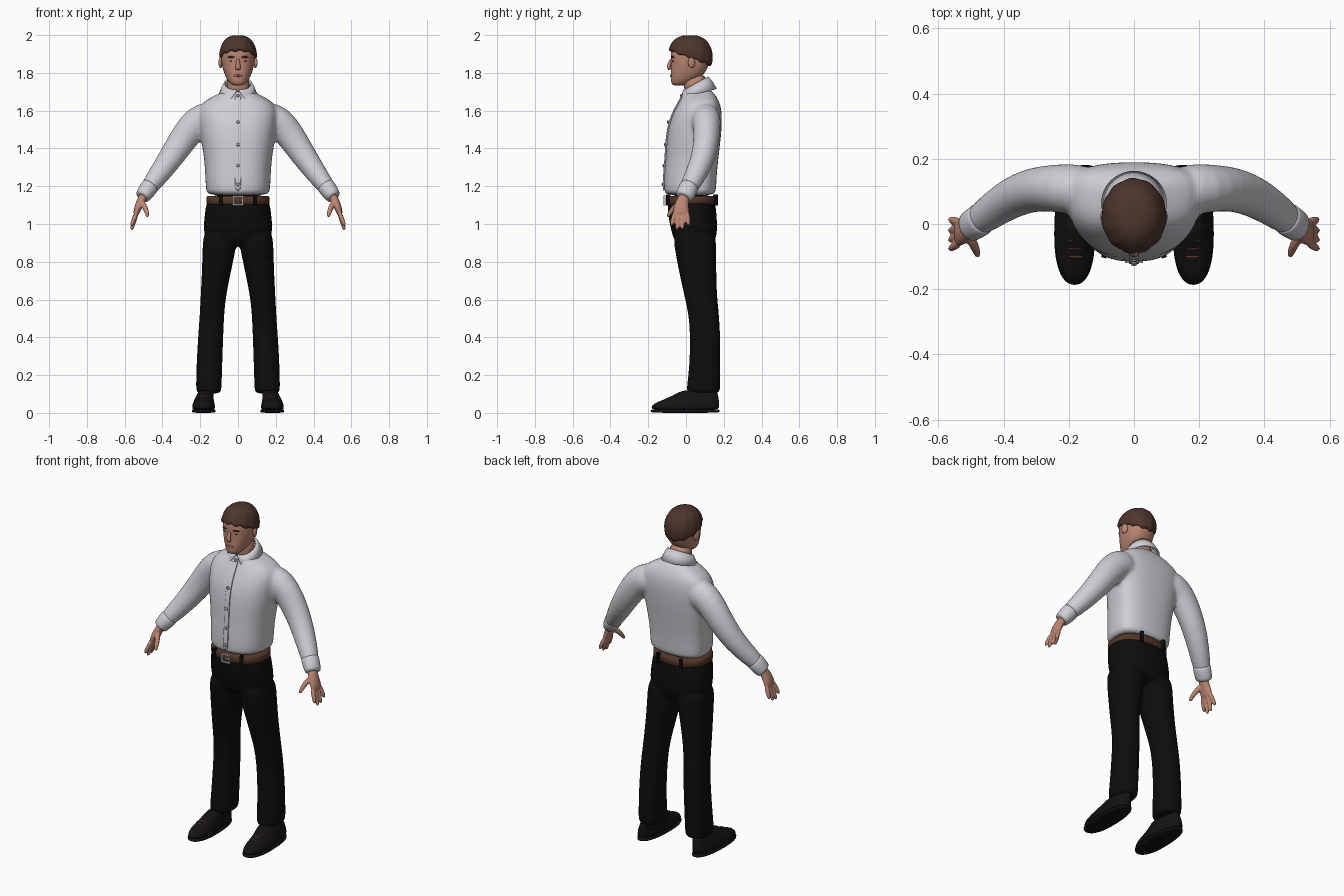
import bpy, bmesh
from math import sin, cos, pi, acos
from mathutils import Vector, Matrix

if "Cube" in bpy.data.objects:
    bpy.data.objects.remove(bpy.data.objects["Cube"], do_unlink=True)


def material(name, r, g, b):
    m = bpy.data.materials.new(name)
    m.use_nodes = True
    m.diffuse_color = (r, g, b, 1)
    shader = m.node_tree.nodes["Principled BSDF"]
    shader.inputs["Base Color"].default_value = (r, g, b, 1)
    shader.inputs["Roughness"].default_value = .8
    return m


white = material("shirt white", .62, .62, .66)
skin = material("skin", .5, .24, .17)
brown_hair = material("hair brown", .075, .036, .026)
black = material("trouser black", .004, .004, .004)
shoe_black = material("shoe black", .007, .006, .006)
leather = material("belt brown", .085, .036, .022)
silver = material("buckle silver", .55, .55, .55)
grey = material("button grey", .3, .3, .33)
lip = material("lip red", .32, .12, .09)
dark = material("eye dark", .03, .02, .017)


def finish(name, bm, mat):
    bmesh.ops.recalc_face_normals(bm, faces=bm.faces)
    for f in bm.faces:
        f.smooth = True
    mesh = bpy.data.meshes.new(name)
    bm.to_mesh(mesh)
    bm.free()
    mesh.materials.append(mat)
    ob = bpy.data.objects.new(name, mesh)
    bpy.context.collection.objects.link(ob)
    return ob


def loft(name, parts, mat, voxel=0, levels=1):
    """Skin each list of rings; optionally fuse the parts into one surface."""
    bm = bmesh.new()
    for rings in parts:
        vs = [[bm.verts.new(p) for p in ring] for ring in rings]
        for lo, hi in zip(vs, vs[1:]):
            for i in range(len(lo)):
                bm.faces.new((lo[i - 1], lo[i], hi[i], hi[i - 1]))
        bm.faces.new(vs[0])
        bm.faces.new(vs[-1])
    ob = finish(name, bm, mat)
    ob.modifiers.new("round", "SUBSURF").levels = levels
    ob.modifiers["round"].render_levels = levels
    if voxel:
        fuse = ob.modifiers.new("fuse", "REMESH")
        fuse.mode, fuse.voxel_size, fuse.use_smooth_shade = "VOXEL", voxel, True
        soft = ob.modifiers.new("soften", "SMOOTH")
        soft.factor, soft.iterations = .5, 5
    return ob


def unit_ring(power, sides=24):
    def bend(v):
        return (1 if v > 0 else -1) * abs(v) ** (2 / power)
    return [(bend(cos(2 * pi * i / sides)), bend(sin(2 * pi * i / sides))) for i in range(sides)]


def stack(rows, side=1, bias=.5, power=2.3):
    """Level rings from rows of (z, centre x, half width, front y, back y)."""
    rings = []
    for z, cx, rx, front, back in rows:
        mid = front + bias * (back - front)
        rings.append([(side * cx + rx * u, mid + v * (back - mid if v > 0 else mid - front), z)
                      for u, v in unit_ring(power)])
    return rings


def tube(rows, side=1, ref=(0, 1, 0), power=2):
    """Rings along a path, from rows of (x, y, z, radius across, radius along ref)."""
    pts = [Vector((side * r[0], r[1], r[2])) for r in rows]
    rings = []
    for i, row in enumerate(rows):
        t = (pts[min(i + 1, len(pts) - 1)] - pts[max(i - 1, 0)]).normalized()
        across = t.cross(Vector(ref)).normalized()
        along = across.cross(t)
        rings.append([pts[i] + across * row[3] * u + along * row[4] * v for u, v in unit_ring(power, 16)])
    return rings


def solid(name, loc, size, mat, box=False, turn=0):
    bm = bmesh.new()
    m = Matrix.Translation(loc) @ Matrix.Rotation(turn, 4, "Z") @ Matrix.Diagonal((*size, 1))
    if box:
        bmesh.ops.create_cube(bm, size=2, matrix=m)
    else:
        bmesh.ops.create_uvsphere(bm, u_segments=16, v_segments=10, radius=1, matrix=m)
    ob = finish(name, bm, mat)
    if box:
        for p in ob.data.polygons:
            p.use_smooth = False
    return ob


sides = (("left", 1), ("right", -1))

# Shirt: torso and sleeves fused together
torso = [(1.15, 0, .163, -.112, .15), (1.17, 0, .171, -.118, .16), (1.25, 0, .174, -.118, .162),
         (1.35, 0, .18, -.108, .172), (1.46, 0, .2, -.104, .186), (1.55, 0, .21, -.086, .192),
         (1.61, 0, .212, -.058, .188), (1.655, 0, .18, -.032, .175),
         (1.69, 0, .1, -.015, .15), (1.715, 0, .07, 0, .13)]
sleeve = [(.12, .1, 1.55, .09, .075), (.19, .108, 1.56, .092, .08), (.245, .11, 1.515, .084, .074),
          (.31, .107, 1.42, .074, .069), (.38, .08, 1.315, .064, .064),
          (.45, .03, 1.22, .052, .054), (.49, .0, 1.17, .043, .048)]
loft("shirt", [stack(torso, bias=.66, power=2.5)] + [tube(sleeve, s) for _, s in sides], white, .01)

# Button strip and buttons
strip = [(0, r[3], r[0], .005, .016) for r in torso[1:-1]]
loft("button_strip", [tube(strip, ref=(1, 0, 0), power=5)], white)
for z, y in ((1.21, -.124), (1.31, -.119), (1.42, -.111), (1.54, -.096), (1.68, -.026)):
    solid("shirt_button", (0, y, z), (.009, .005, .009), grey)

# Collar: folded strip around the neck with two pointed wings
bm = bmesh.new()
rows = []
for i in range(49):
    a = (i / 24 - 1) * .97 * pi
    c, f = cos(a), abs(a) / pi
    top = Vector((.07 * sin(a), .052 + .062 * c, 1.743 + .035 * c))
    low = Vector((.096 * sin(a), .062 + .097 * c, 1.69 + .025 * c))
    low.z -= .035 * max(0, 1 - abs(f - .8) / .25)
    if f > .82:
        low = low.lerp(top, (f - .82) / .17)
    rows.append([bm.verts.new(p) for p in (top, top.lerp(low, .5) + Vector((0, 0, .006)), low)])
for p, q in zip(rows, rows[1:]):
    for k in (0, 1):
        bm.faces.new((p[k], q[k], q[k + 1], p[k + 1]))
thick = finish("collar", bm, white).modifiers.new("cloth", "SOLIDIFY")
thick.thickness, thick.offset = .009, 0

# Trousers: hips and flared legs fused together
hips = [(.88, 0, .12, -.05, .14), (.93, 0, .184, -.07, .164), (1.0, 0, .184, -.088, .167),
        (1.08, 0, .174, -.1, .16), (1.17, 0, .163, -.1, .15)]
leg = [(.1, .155, .066, 0, .182), (.12, .155, .068, .002, .182), (.25, .152, .069, .018, .182),
       (.4, .145, .067, .022, .183), (.52, .138, .065, .014, .176), (.62, .131, .067, -.01, .164),
       (.78, .11, .08, -.045, .16), (.9, .096, .092, -.066, .162), (.97, .093, .088, -.07, .155)]
loft("trousers", [stack(hips)] + [stack(leg, s) for _, s in sides], black, .01)

# Belt, belt loops and buckle
belt = [(z, 0, r, -.103 - e, .157 + e) for z, r, e in
        ((1.1, .165, 0), (1.103, .169, .005), (1.147, .169, .005), (1.15, .165, 0))]
loft("belt", [stack(belt)], leather)
for x, y in ((.09, -.094), (-.09, -.094), (.075, .156), (-.075, .156)):
    solid("belt_loop", (x, y, 1.127), (.008, .01, .03), black, True, .35 * (1 if x * y < 0 else -1))
for x, z, w, h in ((0, .022, .026, .004), (0, -.022, .026, .004),
                   (.024, 0, .004, .024), (-.024, 0, .004, .024), (.008, 0, .016, .003)):
    solid("buckle_bar", (x, -.114, 1.125 + z), (w, .005, h), silver, True)

# Shoes, soles and laces
shoe = [(.012, .182, .058, -.18, .172), (.03, .182, .062, -.187, .178), (.05, .182, .058, -.172, .178),
        (.068, .18, .052, -.125, .175), (.09, .175, .045, -.07, .172), (.125, .165, .042, -.02, .165)]
sole = [(0, .182, .058, -.175, .172), (.004, .182, .063, -.187, .18),
        (.016, .182, .064, -.19, .181), (.02, .182, .058, -.182, .175)]
for label, s in sides:
    loft(label + "_shoe", [stack(shoe, s, .42)], shoe_black)
    loft(label + "_sole", [stack(sole, s, .42)], shoe_black)
    for y, z in ((-.05, .094), (-.075, .084), (-.1, .075)):
        solid(label + "_lace", (s * .179, y, z), (.024, .005, .006), leather)

# Cuffs and hands
cuff = [(.462, .02, 1.205, .047, .05), (.466, .017, 1.2, .05, .053),
        (.505, -.009, 1.145, .043, .05), (.509, -.012, 1.14, .036, .044)]
palm = [(.485, .0, 1.17, .025, .03), (.507, -.014, 1.135, .024, .03), (.524, -.024, 1.1, .022, .04),
        (.537, -.026, 1.065, .018, .044), (.542, -.026, 1.045, .012, .04)]
thumb = [(.51, -.03, 1.12, .016, .016), (.49, -.065, 1.085, .015, .015),
         (.481, -.088, 1.055, .012, .012), (.478, -.1, 1.035, .008, .008)]
tips = ((-.058, -.078, .99), (-.036, -.05, .966), (-.014, -.02, .97), (.006, .014, .992))
for label, s in sides:
    loft(label + "_cuff", [tube(cuff, s)], white)
    fingers = []
    for base, tip, z in tips:
        fingers.append([(.535 + .03 * k, base + (tip - base) * k, 1.065 + (z - 1.065) * k, r, r)
                        for k, r in ((0, .013), (.5, .0125), (.85, .011), (1, .007))])
    loft(label + "_hand", [tube(p, s) for p in [palm, thumb] + fingers], skin, .005)

# Neck and head
neck = [(1.66, 0, .06, .0, .12), (1.72, 0, .06, -.012, .112), (1.8, 0, .062, -.015, .11)]
head = [(1.732, 0, .025, -.068, -.01), (1.745, 0, .044, -.08, .02), (1.775, 0, .064, -.081, .08),
        (1.815, 0, .08, -.081, .112), (1.86, 0, .089, -.078, .125), (1.905, 0, .09, -.085, .128),
        (1.945, 0, .079, -.07, .115), (1.98, 0, .045, -.03, .075)]
loft("neck", [stack(neck)], skin)
loft("head", [stack(head, bias=.55)], skin)

# Face
nose = [(0, -.078, 1.875, .007, .009), (0, -.087, 1.85, .009, .01),
        (0, -.093, 1.83, .012, .016), (0, -.085, 1.815, .008, .014)]
loft("nose", [tube(nose, ref=(1, 0, 0))], skin)
solid("mouth", (0, -.079, 1.785), (.024, .006, .006), lip)
for label, s in sides:
    solid(label + "_eye", (s * .034, -.068, 1.863), (.012, .006, .005), dark)
    solid(label + "_brow", (s * .036, -.071, 1.884), (.02, .008, .005), brown_hair, turn=s * .3)
    solid(label + "_ear", (s * .092, .03, 1.855), (.01, .02, .03), skin, turn=s * .3)

# Hair: cap with clumped locks, short fringe and low nape
cap = []
for k in range(11):
    ring = []
    for i in range(66):
        a = 2 * pi * i / 66
        low = 1.872 + .045 * cos(a) + .006 * sin(11 * a)
        phi = .12 + (acos((low - 1.885) / .115) - .12) * k / 10
        r = sin(phi) ** .75 * (1 + .014 * sin(11 * a + .5 * k))
        ring.append((.1 * r * sin(a), .022 - .119 * r * cos(a), 1.885 + .115 * cos(phi)))
    cap.append(ring)
loft("hair", [cap], brown_hair)
